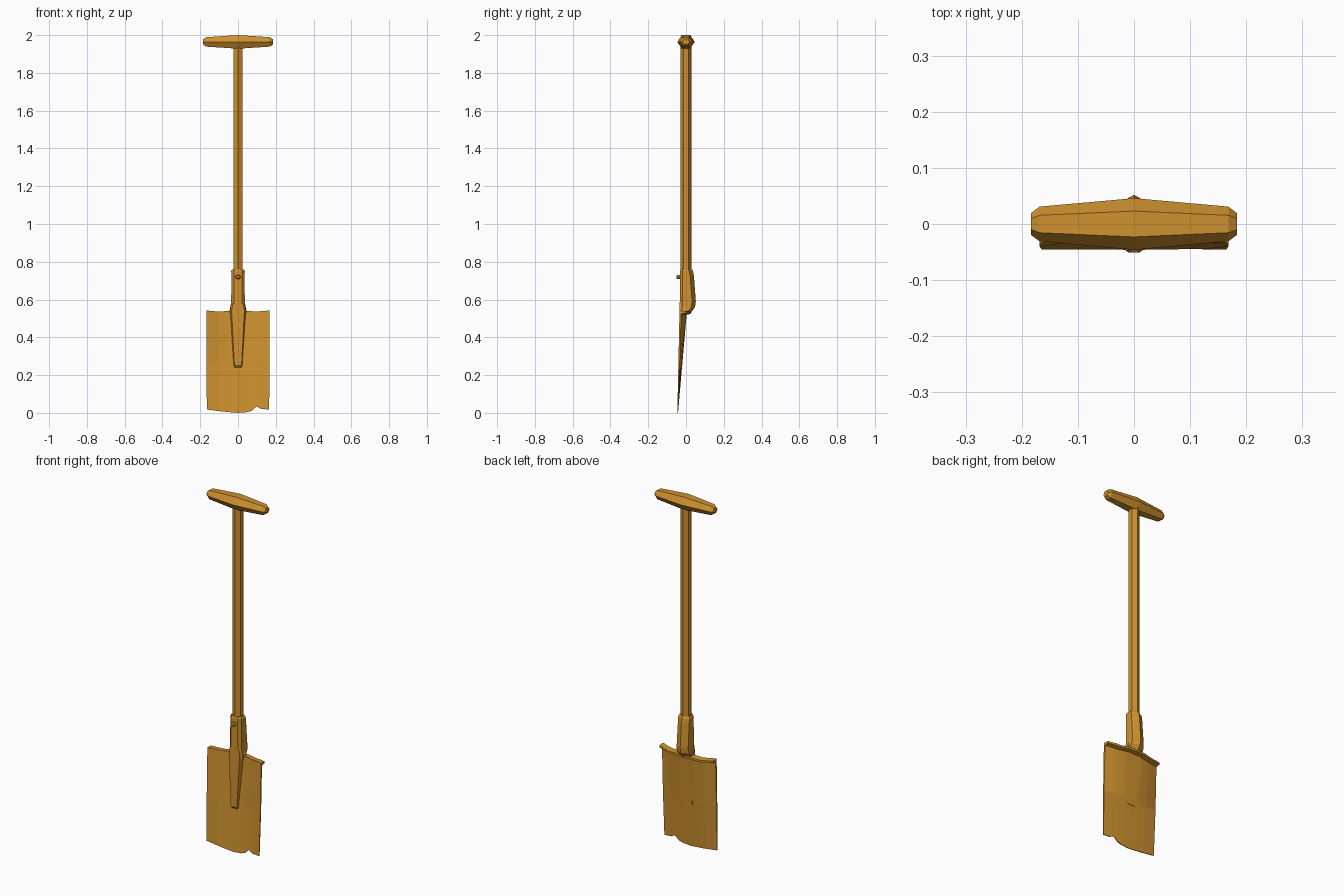
import bpy, bmesh, math

cube = bpy.data.objects.get("Cube")
if cube:
    bpy.data.objects.remove(cube, do_unlink=True)

ochre = bpy.data.materials.new("ochre")
ochre.use_nodes = True
colour = (0.62, 0.285, 0.028, 1)
ochre.diffuse_color = colour
ochre.node_tree.nodes["Principled BSDF"].inputs["Base Color"].default_value = colour


def loft(name, rings):
    """Skin a series of matching closed sections and cap both ends."""
    bm = bmesh.new()
    loops = [[bm.verts.new(p) for p in ring] for ring in rings]
    count = len(loops[0])
    for a, b in zip(loops, loops[1:]):
        for i in range(count):
            j = (i + 1) % count
            bm.faces.new((a[i], a[j], b[j], b[i]))
    bm.faces.new(loops[0])
    bm.faces.new(loops[-1])
    bmesh.ops.recalc_face_normals(bm, faces=bm.faces)
    mesh = bpy.data.meshes.new(name)
    bm.to_mesh(mesh)
    bm.free()
    mesh.materials.append(ochre)
    obj = bpy.data.objects.new(name, mesh)
    bpy.context.collection.objects.link(obj)
    return obj


def hexagon(ra, rb):
    """Six points, the first on the first axis."""
    return [(ra * math.cos(i * math.pi / 3), rb * math.sin(i * math.pi / 3))
            for i in range(6)]


# Grip: six-sided bar swelling in the middle, with blunt ends
grip = [(-0.184, 0.019, 0.015), (-0.168, 0.031, 0.025), (0, 0.046, 0.036),
        (0.168, 0.031, 0.025), (0.184, 0.019, 0.015)]
loft("grip", [[(x, a, 1.964 + b) for a, b in hexagon(ry, rz * 1.155)]
              for x, ry, rz in grip])

# Shaft: long six-sided pole
loft("shaft", [[(b, a, z) for a, b in hexagon(0.029, 0.029)]
               for z in (0.6, 1.94)])


# Socket: flat in front, ridged at the back
def socket_ring(z, w, front, back):
    return [(-w * 0.6, front, z), (w * 0.6, front, z), (w, front + 0.014, z),
            (w, back - 0.02, z), (0, back, z),
            (-w, back - 0.02, z), (-w, front + 0.014, z)]


loft("socket", [socket_ring(*s) for s in [
    (0.53, 0.044, -0.034, 0.026), (0.56, 0.039, -0.034, 0.048),
    (0.59, 0.036, -0.033, 0.052), (0.725, 0.035, -0.033, 0.042),
    (0.75, 0.036, -0.032, 0.037), (0.76, 0.031, -0.029, 0.032)]])


# Strap: tapering tongue down the front of the blade
def strap_ring(z, w, front, back):
    return [(-w * 0.75, front, z), (w * 0.75, front, z),
            (w, back, z), (-w, back, z)]


loft("strap", [strap_ring(*s) for s in [
    (0.24, 0.021, -0.031, -0.02), (0.25, 0.025, -0.038, -0.02),
    (0.54, 0.045, -0.034, 0.005), (0.58, 0.037, -0.034, 0)]])

# Rivet: small six-sided head on the socket
loft("rivet", [[(a, y, 0.72 + b) for a, b in hexagon(r, r * 0.75)]
               for y, r in [(-0.025, 0.016), (-0.046, 0.016), (-0.051, 0.01)]])


# Blade: dished plate with folded foot treads and a chipped lower edge
def blade_section(x, bottom, top):
    dish = 0.012 + 0.028 * (1 - (x / 0.167) ** 2)

    def front(z):
        return -0.046 + dish * z / 0.54

    edge, mid, lip = front(bottom), front(0.27), front(top)
    low = x * 0.98
    return [(low, edge, bottom), (x, mid, 0.27), (x, lip, top),
            (x, lip + 0.033, top - 0.003), (x, lip + 0.033, top - 0.014),
            (x, lip + 0.009, top - 0.018), (x, mid + 0.007, 0.27),
            (low, edge + 0.004, bottom)]


loft("blade", [blade_section(*s) for s in [
    (-0.168, 0.018, 0.542), (-0.1, 0.009, 0.536), (-0.05, 0.004, 0.54),
    (0, 0, 0.54), (0.05, 0.004, 0.54), (0.075, 0.011, 0.538),
    (0.1, 0.034, 0.536), (0.125, 0.021, 0.539), (0.168, 0.018, 0.542)]])
